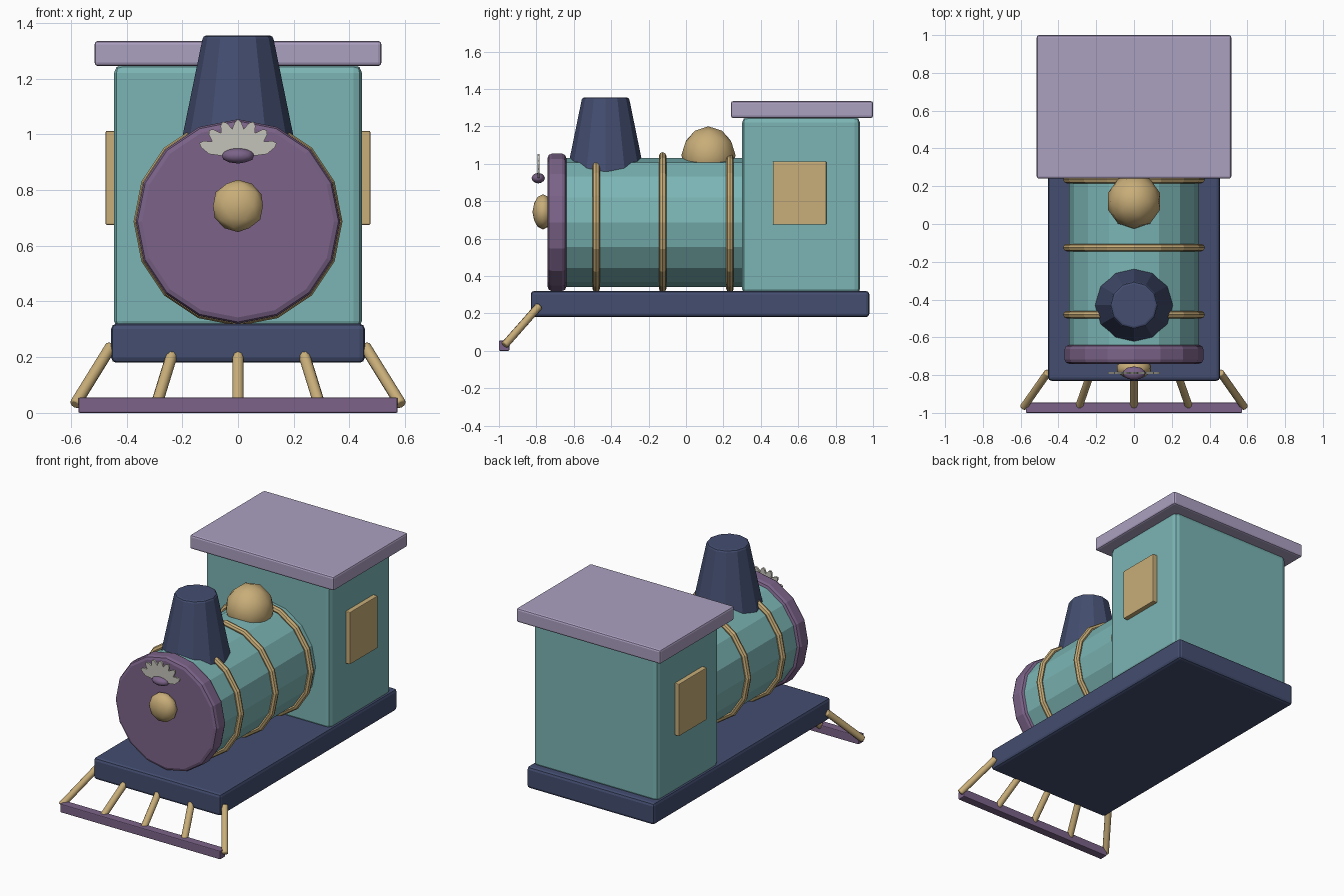
import bpy
import bmesh
from math import radians, pi, sin, cos
from mathutils import Vector

cube = bpy.data.objects.get("Cube")
if cube:
    bpy.data.objects.remove(cube, do_unlink=True)


def material(name, r, g, b):
    m = bpy.data.materials.new(name)
    m.use_nodes = True
    m.diffuse_color = (r, g, b, 1)
    m.node_tree.nodes["Principled BSDF"].inputs["Base Color"].default_value = (r, g, b, 1)
    return m


teal = material("teal", 0.20, 0.46, 0.46)
plum = material("plum", 0.20, 0.125, 0.25)
navy = material("navy", 0.056, 0.075, 0.16)
tan = material("tan", 0.58, 0.42, 0.19)
lilac = material("lilac", 0.41, 0.35, 0.53)
pale_grey = material("pale grey", 0.56, 0.55, 0.49)


def finish(name, mat, bevel=0.0, smooth=None):
    ob = bpy.context.object
    ob.name = name
    ob.data.materials.append(mat)
    if bevel:
        mod = ob.modifiers.new("edge", "BEVEL")
        mod.width = bevel
        mod.segments = 2
        mod.limit_method = "ANGLE"
        mod.angle_limit = radians(40)
    if smooth:
        bpy.ops.object.shade_smooth_by_angle(angle=radians(smooth))
    return ob


def box(name, mat, low, high, bevel=0.0):
    low, high = Vector(low), Vector(high)
    bpy.ops.mesh.primitive_cube_add(size=1, location=(low + high) / 2)
    bpy.context.object.scale = high - low
    bpy.ops.object.transform_apply(location=False, rotation=False, scale=True)
    return finish(name, mat, bevel)


def rod(name, mat, start, end, radius, sides, bevel=0.0, smooth=None):
    start, end = Vector(start), Vector(end)
    axis = end - start
    bpy.ops.mesh.primitive_cylinder_add(
        vertices=sides, radius=radius, depth=axis.length, location=(start + end) / 2,
        rotation=axis.to_track_quat("Z", "Y").to_euler())
    return finish(name, mat, bevel, smooth)


def ball(name, mat, centre, size):
    bpy.ops.mesh.primitive_ico_sphere_add(subdivisions=2, radius=1, location=centre)
    bpy.context.object.scale = size
    bpy.ops.object.transform_apply(location=False, rotation=False, scale=True)
    return finish(name, mat, smooth=45)


# Chassis and cab
box("chassis", navy, (-0.455, -0.83, 0.18), (0.455, 0.98, 0.32), 0.018)
box("cab", teal, (-0.445, 0.30, 0.30), (0.445, 0.93, 1.25), 0.03)
box("cab_roof", lilac, (-0.515, 0.24, 1.245), (0.515, 1.0, 1.335), 0.012)
for side, label in ((1, "left"), (-1, "right")):
    xs = sorted((side * 0.43, side * 0.475))
    box(f"{label}_window", tan, (xs[0], 0.465, 0.675), (xs[1], 0.75, 1.012), 0.004)

# Boiler, front plate and bands
AXIS = 0.687
rod("boiler", teal, (0, -0.66, AXIS), (0, 0.34, AXIS), 0.345, 16)
rod("front_plate", plum, (0, -0.64, AXIS), (0, -0.74, AXIS), 0.367, 16, 0.022)
for i, y in enumerate((-0.48, -0.125, 0.235)):
    bpy.ops.mesh.primitive_torus_add(
        major_radius=0.355, minor_radius=0.02, major_segments=16, minor_segments=8,
        location=(0, y, AXIS), rotation=(pi / 2, 0, 0))
    finish(f"boiler_band_{i + 1}", tan)

# Funnel, dome and lamp
bpy.ops.mesh.primitive_cone_add(vertices=12, radius1=0.208, radius2=0.125,
                                depth=0.405, location=(0, -0.43, 1.1525))
finish("funnel", navy, 0.012)
ball("steam_dome", tan, (0, 0.12, 1.045), (0.145, 0.145, 0.155))
ball("lamp", tan, (0, -0.765, 0.743), (0.094, 0.056, 0.094))

# Fan ornament: one kite-shaped petal, turned about the base
ball("ornament_base", plum, (0, -0.79, 0.923), (0.06, 0.036, 0.028))
OUTLINE = ((0, 0), (0.024, 0.095), (0.012, 0.128), (0, 0.138), (-0.012, 0.128), (-0.024, 0.095))
for i in range(7):
    a = radians((i - 3) * 23)
    stretch = 1 + 0.025 * abs(i - 3)
    bm = bmesh.new()
    rings = []
    for y in (-0.006, 0.006):
        rings.append([bm.verts.new((u * cos(a) + v * stretch * sin(a), y,
                                    v * stretch * cos(a) - u * sin(a))) for u, v in OUTLINE])
        bm.faces.new(rings[-1])
    n = len(OUTLINE)
    for k in range(n):
        j = (k + 1) % n
        bm.faces.new((rings[0][k], rings[0][j], rings[1][j], rings[1][k]))
    bmesh.ops.recalc_face_normals(bm, faces=bm.faces)
    mesh = bpy.data.meshes.new("petal")
    bm.to_mesh(mesh)
    bm.free()
    petal = bpy.data.objects.new(f"petal_{i + 1}", mesh)
    petal.location = (0, -0.789, 0.915)
    mesh.materials.append(pale_grey)
    bpy.context.collection.objects.link(petal)

# Track guard: low bar and five slanted struts
box("guard_bar", plum, (-0.573, -1.0, 0), (0.573, -0.945, 0.055), 0.005)
for i in range(5):
    t = (i - 2) / 2
    rod(f"guard_strut_{i + 1}", tan, (0.455 * t, -0.785, 0.24),
        (0.585 * t, -0.97, 0.03), 0.021, 10, 0.006, 45)
